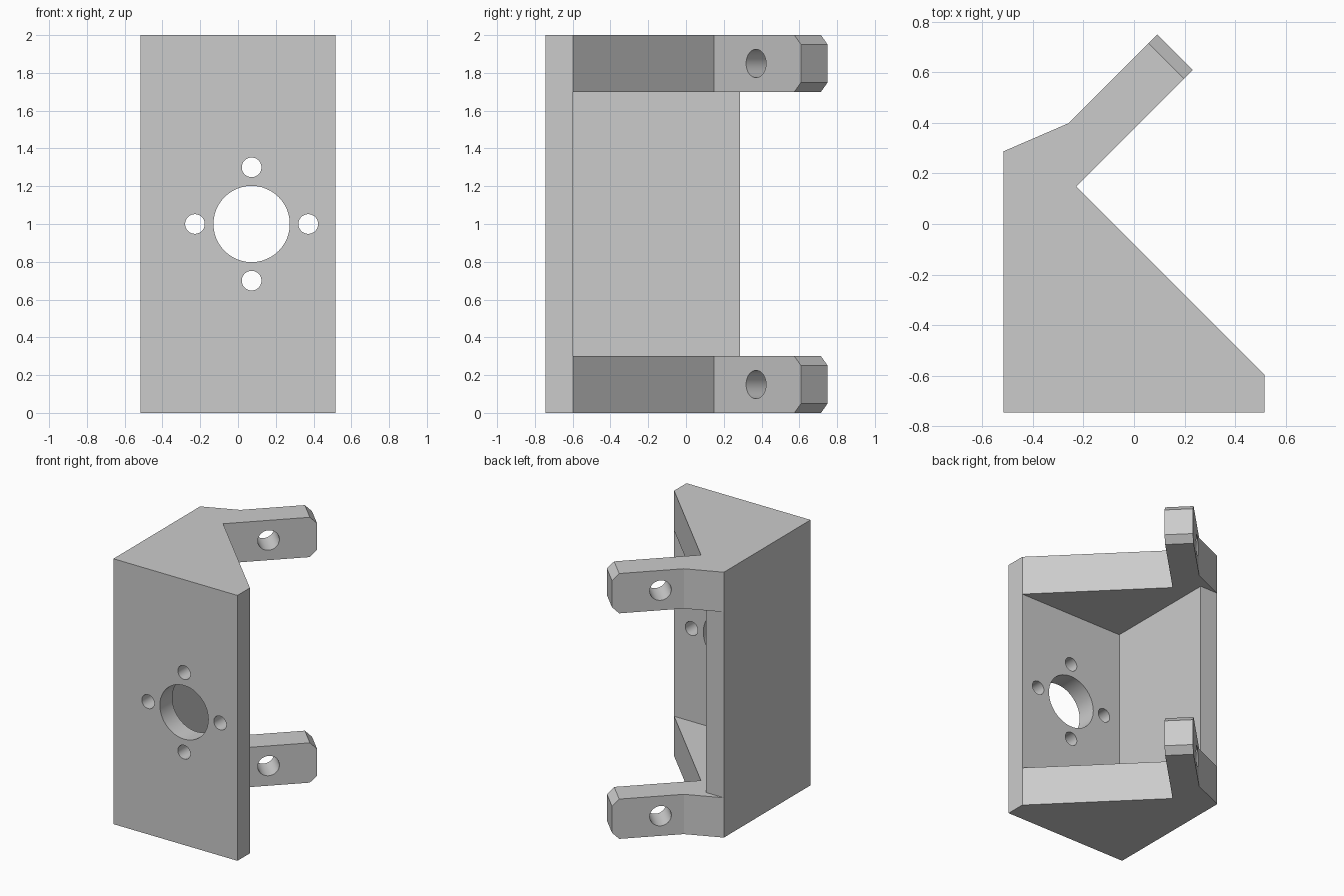
import bpy, bmesh, math
from mathutils import Vector

cube = bpy.data.objects.get("Cube")
if cube:
    bpy.data.objects.remove(cube, do_unlink=True)

X, Y, Z = Vector((1, 0, 0)), Vector((0, 1, 0)), Vector((0, 0, 1))
ALONG = Vector((1, 1, 0)).normalized()     # direction of the arms
ACROSS = Vector((1, -1, 0)).normalized()   # through the arms

grey = bpy.data.materials.new("plain grey")
grey.use_nodes = True
colour = (0.6, 0.6, 0.6, 1)
grey.diffuse_color = colour
grey.node_tree.nodes["Principled BSDF"].inputs["Base Color"].default_value = colour


def prism(name, points, depth, axes, origin=Vector()):
    """Extrude a 2D outline, laid on the first two axes, along the third."""
    a, b, c = axes
    bm = bmesh.new()
    lower, upper = ([bm.verts.new(origin + a * p + b * q + c * h) for p, q in points]
                    for h in depth)
    bm.faces.new(lower)
    bm.faces.new(upper)
    n = len(points)
    for i in range(n):
        j = (i + 1) % n
        bm.faces.new((lower[i], lower[j], upper[j], upper[i]))
    bmesh.ops.recalc_face_normals(bm, faces=bm.faces)
    mesh = bpy.data.meshes.new(name)
    bm.to_mesh(mesh)
    bm.free()
    obj = bpy.data.objects.new(name, mesh)
    bpy.context.collection.objects.link(obj)
    mesh.materials.append(grey)
    return obj


def circle(radius, n=48):
    return [(radius * math.cos(math.tau * i / n), radius * math.sin(math.tau * i / n))
            for i in range(n)]


def cut(target, cutter):
    cutter.hide_render = True
    mod = target.modifiers.new("cut", "BOOLEAN")
    mod.operation = "DIFFERENCE"
    mod.solver = "EXACT"
    mod.object = cutter
    bpy.context.view_layer.objects.active = target
    bpy.ops.object.modifier_apply(modifier=mod.name)
    bpy.data.objects.remove(cutter, do_unlink=True)


# Full-height bracket outline
outline = [(-0.517, -0.745), (0.517, -0.745), (0.517, -0.597), (-0.228, 0.148),
           (0.233, 0.609), (0.092, 0.75), (-0.26, 0.398), (-0.517, 0.287)]
bracket = prism("mounting_bracket", outline, (0, 2), (X, Y, Z))

# Open middle, leaving the front plate, side wall and two end flanges
opening = [(-0.367, -0.597), (0.8, -0.597), (0.8, 0.9), (-0.7, 0.9),
           (-0.7, 0.287), (-0.367, 0.287)]
cut(bracket, prism("opening_cutter", opening, (0.3, 1.7), (X, Y, Z)))

# Large centre hole and four screw holes in the front plate
centre = Vector((0.072, -0.67, 1))
holes = [(0, 0, 0.202)] + [(dx, dz, 0.052) for dx, dz in
                           ((0.3, 0), (-0.3, 0), (0, 0.3), (0, -0.3))]
for dx, dz, r in holes:
    cut(bracket, prism("hole_cutter", circle(r), (-0.2, 0.2), (X, Z, Y),
                       centre + X * dx + Z * dz))

# Pivot holes through the arms
for z in (0.15, 1.85):
    cut(bracket, prism("pivot_cutter", circle(0.075), (-0.3, 0.2), (ALONG, Z, ACROSS),
                       Vector((-0.005, 0.371, z))))

# Chamfers above and below each arm tip
tip = Vector((0.1625, 0.6795, 0))
for z, s in ((0, -1), (0.3, 1), (1.7, -1), (2, 1)):
    wedge = [(-0.07, z + s * 0.02), (0.02, z + s * 0.02), (0.02, z - s * 0.07)]
    cut(bracket, prism("chamfer_cutter", wedge, (-0.15, 0.15), (ALONG, Z, ACROSS), tip))

# Smooth hole walls, crisp edges
bpy.ops.object.select_all(action="DESELECT")
bracket.select_set(True)
bpy.context.view_layer.objects.active = bracket
bpy.ops.object.shade_smooth_by_angle(angle=math.radians(20))
